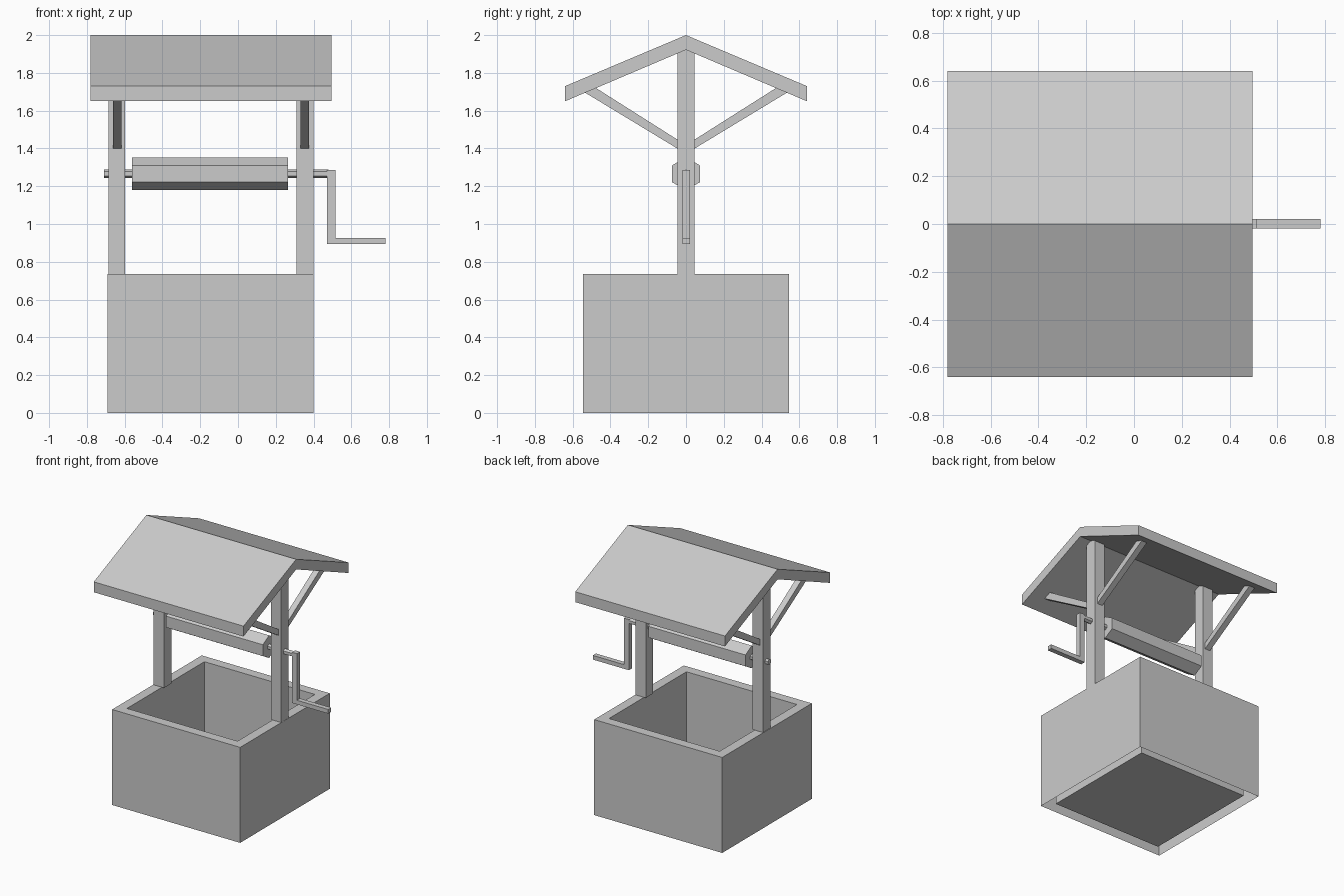
import bpy
import bmesh
from math import pi, sin, cos
from mathutils import Vector

cube = bpy.data.objects.get("Cube")
if cube:
    bpy.data.objects.remove(cube, do_unlink=True)

GREY = (0.6, 0.6, 0.6, 1.0)
grey = bpy.data.materials.new("plain_grey")
grey.use_nodes = True
grey.diffuse_color = GREY
grey.node_tree.nodes["Principled BSDF"].inputs["Base Color"].default_value = GREY

CENTRE_X = -0.145   # middle of the well
AXLE_Z = 1.266      # height of the winding axle


def finish(name, bm):
    bmesh.ops.recalc_face_normals(bm, faces=bm.faces)
    mesh = bpy.data.meshes.new(name)
    bm.to_mesh(mesh)
    bm.free()
    mesh.materials.append(grey)
    obj = bpy.data.objects.new(name, mesh)
    bpy.context.scene.collection.objects.link(obj)
    return obj


def prism(name, profile, axis, start, end):
    """Extrude a 2D profile along x (profile is y, z) or y (profile is x, z)."""
    bm = bmesh.new()
    if axis == "x":
        points = [(start, a, b) for a, b in profile]
        travel = Vector((end - start, 0, 0))
    else:
        points = [(a, start, b) for a, b in profile]
        travel = Vector((0, end - start, 0))
    face = bm.faces.new([bm.verts.new(p) for p in points])
    result = bmesh.ops.extrude_face_region(bm, geom=[face], use_keep_orig=True)
    moved = [g for g in result["geom"] if isinstance(g, bmesh.types.BMVert)]
    bmesh.ops.translate(bm, verts=moved, vec=travel)
    return finish(name, bm)


def hexagon(radius, z):
    return [(radius * sin(i * pi / 3), z + radius * cos(i * pi / 3)) for i in range(6)]


# Well wall: hollow square box, open underneath around the inner pit
bm = bmesh.new()
half, height, wall, floor = 0.545, 0.735, 0.105, 0.012
bmesh.ops.create_cube(bm, size=1)
for v in bm.verts:
    v.co = (CENTRE_X + v.co.x * 2 * half, v.co.y * 2 * half, (v.co.z + 0.5) * height)
bm.normal_update()
top = max(bm.faces, key=lambda f: f.normal.z)
bottom = min(bm.faces, key=lambda f: f.normal.z)
bmesh.ops.delete(bm, geom=[bottom], context="FACES_ONLY")
bmesh.ops.inset_region(bm, faces=[top], thickness=wall)
pit = bmesh.ops.extrude_face_region(bm, geom=[top])
bmesh.ops.delete(bm, geom=[top], context="FACES_ONLY")
for g in pit["geom"]:
    if isinstance(g, bmesh.types.BMVert):
        g.co.z = floor
finish("well_wall", bm)

# Posts, with a pair of slanted braces on each
for side, post_x, brace_x in (("right", -0.642, -0.64), ("left", 0.355, 0.353)):
    post = [(-0.045, 0.735), (0.045, 0.735), (0.045, 1.905), (0, 1.925), (-0.045, 1.905)]
    prism(side + "_post", post, "x", post_x - 0.044, post_x + 0.044)
    for end, s in (("front", -1), ("back", 1)):
        brace = [(0.03, 1.39), (0.537, 1.697), (0.48, 1.722), (0.03, 1.437)]
        prism(f"{side}_{end}_brace", [(s * y, z) for y, z in brace],
              "x", brace_x - 0.023, brace_x + 0.023)

# Gabled roof slab
roof = [(-0.64, 1.65), (0, 1.922), (0.64, 1.65), (0.64, 1.73), (0, 2.0), (-0.64, 1.73)]
prism("roof", roof, "x", -0.78, 0.495)

# Winding drum, axle and crank
prism("drum", hexagon(0.087, AXLE_Z), "x", -0.56, 0.265)
prism("axle", hexagon(0.022, AXLE_Z), "x", -0.71, 0.48)
crank = [(0.472, 1.285), (0.515, 1.285), (0.515, 0.927),
         (0.78, 0.927), (0.78, 0.895), (0.472, 0.895)]
prism("crank_handle", crank, "y", -0.018, 0.02)
